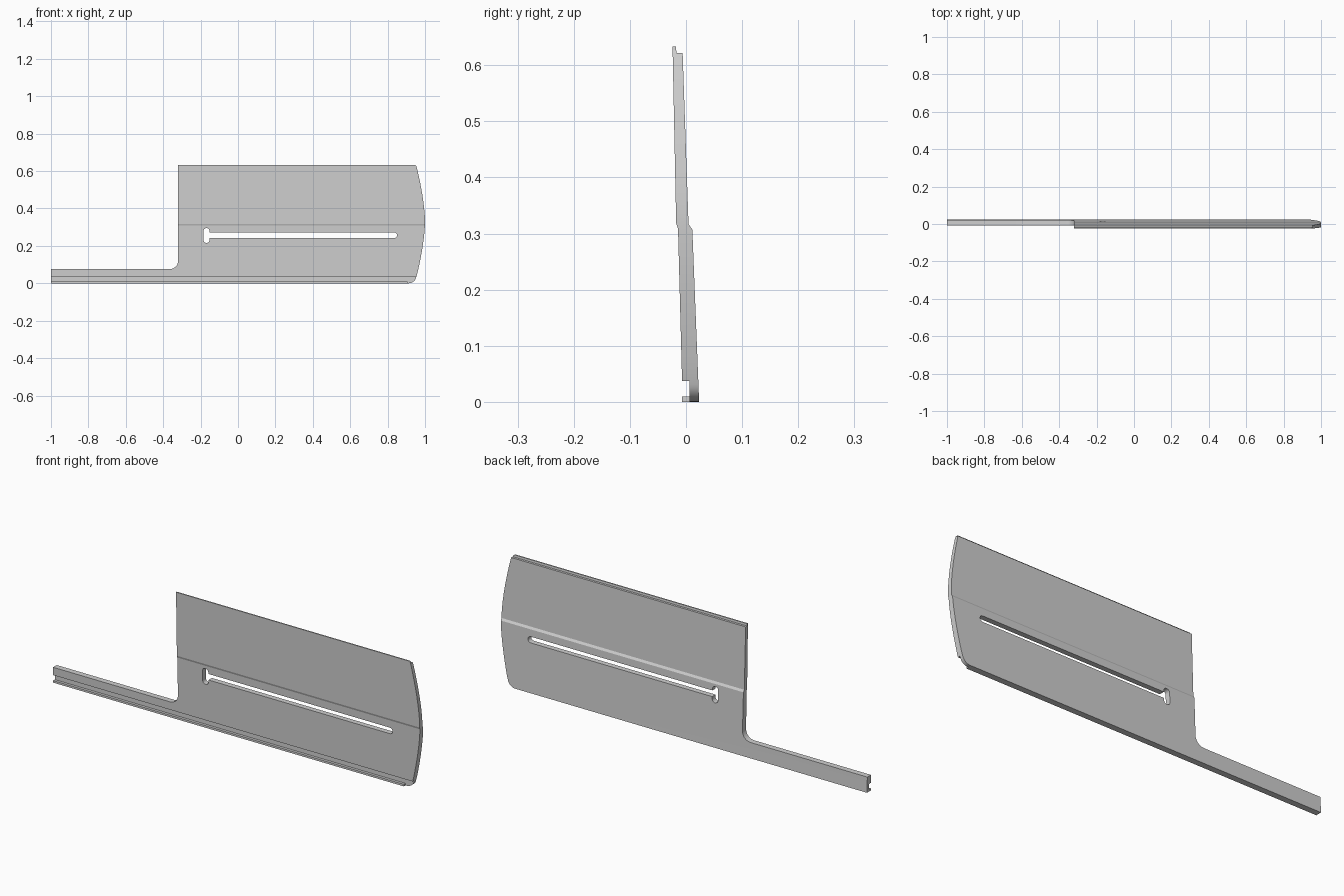
import bpy, bmesh, math
from mathutils import Vector

if "Cube" in bpy.data.objects:
    bpy.data.objects.remove(bpy.data.objects["Cube"], do_unlink=True)

grey = bpy.data.materials.new("light_grey")
grey.use_nodes = True
grey.diffuse_color = (0.63, 0.63, 0.63, 1)
grey.node_tree.nodes["Principled BSDF"].inputs["Base Color"].default_value = grey.diffuse_color


def prism(name, points, offset):
    """Close a flat outline and extrude it along the offset."""
    bm = bmesh.new()
    face = bm.faces.new([bm.verts.new(p) for p in points])
    result = bmesh.ops.extrude_face_region(bm, geom=[face])
    verts = [g for g in result["geom"] if isinstance(g, bmesh.types.BMVert)]
    bmesh.ops.translate(bm, verts=verts, vec=Vector(offset))
    bmesh.ops.recalc_face_normals(bm, faces=bm.faces)
    mesh = bpy.data.meshes.new(name)
    bm.to_mesh(mesh)
    bm.free()
    mesh.materials.append(grey)
    obj = bpy.data.objects.new(name, mesh)
    bpy.context.collection.objects.link(obj)
    return obj


def arc(cx, cz, r, start, end, steps=16):
    angles = [math.radians(start + (end - start) * i / steps) for i in range(steps + 1)]
    return [(cx + r * math.cos(a), cz + r * math.sin(a)) for a in angles]


def through(name, outline, y_end=0.1):
    """Solid running from the front to y_end with an x-z outline."""
    return prism(name, [(x, -0.1, z) for x, z in outline], (0, y_end + 0.1, 0))


def combine(target, tool, operation):
    tool.hide_render = True
    mod = target.modifiers.new(operation.lower(), "BOOLEAN")
    mod.operation, mod.object, mod.solver = operation, tool, "EXACT"
    bpy.ops.object.select_all(action="DESELECT")
    bpy.context.view_layer.objects.active = target
    target.select_set(True)
    bpy.ops.object.modifier_apply(modifier=mod.name)
    bpy.data.objects.remove(tool, do_unlink=True)


# Leaning cross-section: bottom groove, lip halfway up, tongue on top
section = [(-0.007, 0), (0.0235, 0), (0.0232, 0.005), (0.0113, 0.307), (0.0045, 0.317),
           (-0.006, 0.622), (-0.017, 0.622), (-0.018, 0.633), (-0.024, 0.633),
           (-0.0175, 0.318), (-0.0142, 0.308), (-0.007, 0.037),
           (0.006, 0.037), (0.006, 0.010), (-0.007, 0.010)]
plate = prism("slotted_plate", [(-1, y, z) for y, z in section], (2, 0, 0))

# Side outline: long arm, filleted inner corner, bowed end
bow = [(1 - 0.042 * abs(t) ** 1.6, 0.33 + 0.28 * t) for t in [i / 8 for i in range(-8, 9)]]
outline = [(-1.1, -0.1), (0.91, -0.1), (0.91, 0)]
outline += arc(0.912, 0.042, 0.042, -80, -15, 8)
outline += bow
outline += [(0.953, 0.627), (0.946, 0.633), (0.94, 0.7), (-0.32, 0.7)]
outline += arc(-0.365, 0.121, 0.045, 0, -90, 10)
outline += [(-1.1, 0.076)]
combine(plate, through("outline_cutter", outline), "INTERSECT")

# Bottom lip stops square before the rounded corner
lip_end = [(0.907, -0.05), (1.1, -0.05), (1.1, 0.02), (0.907, 0.02)]
combine(plate, through("lip_cutter", lip_end, 0.006), "DIFFERENCE")

# Long slot with an upright key opening at one end
slot = arc(0.835, 0.257, 0.015, -90, 90) + [(-0.17, 0.272), (-0.17, 0.242)]
combine(plate, through("slot_cutter", slot), "DIFFERENCE")
key = arc(-0.168, 0.279, 0.016, 0, 180) + arc(-0.168, 0.232, 0.016, 180, 360)
combine(plate, through("key_cutter", key), "DIFFERENCE")

bpy.ops.object.shade_smooth_by_angle(angle=math.radians(14))
